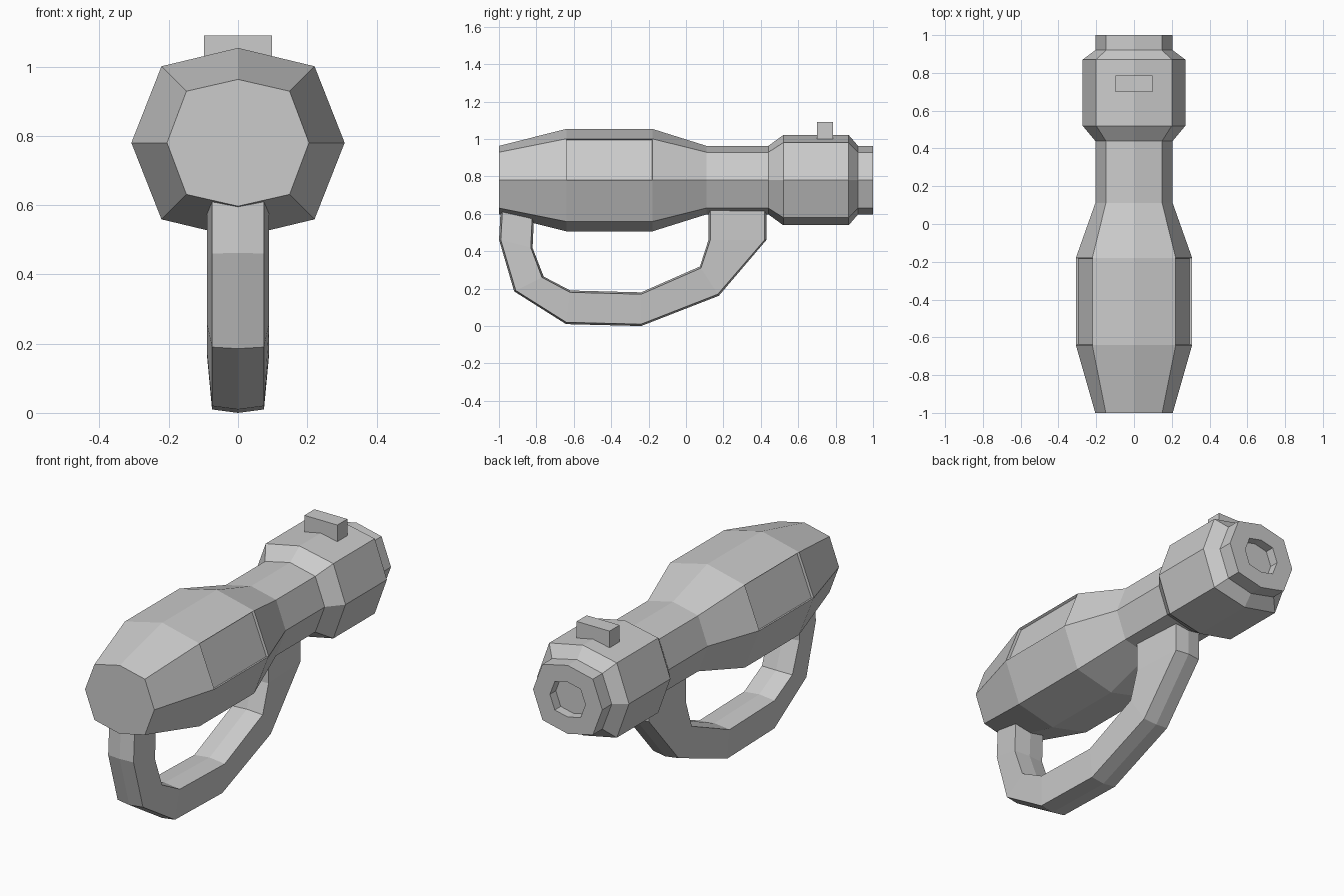
import bpy, bmesh
from mathutils import Vector

if "Cube" in bpy.data.objects:
    bpy.data.objects.remove(bpy.data.objects["Cube"])

CZ = 0.78  # height of the barrel axis


def make_object(name, bm):
    bmesh.ops.recalc_face_normals(bm, faces=bm.faces)
    mesh = bpy.data.meshes.new(name)
    bm.to_mesh(mesh)
    bm.free()
    obj = bpy.data.objects.new(name, mesh)
    bpy.context.collection.objects.link(obj)
    return obj


def loft(bm, rings):
    """Skin a list of closed rings and cap both ends; returns side faces per span."""
    rings = [[bm.verts.new(p) for p in ring] for ring in rings]
    n = len(rings[0])
    spans = []
    for a, b in zip(rings, rings[1:]):
        spans.append([bm.faces.new((a[i], a[(i + 1) % n], b[(i + 1) % n], b[i]))
                      for i in range(n)])
    bm.faces.new(rings[0])
    bm.faces.new(rings[-1])
    return spans


def octagon(y, side, diag, top):
    pts = [(side, 0), (diag, diag), (0, top), (-diag, diag),
           (-side, 0), (-diag, -diag), (0, -top), (diag, -diag)]
    return [(x, y, CZ + z) for x, z in pts]


# Barrel: bulging front, narrow neck, collar and recessed rear socket
small = (0.205, 0.149, 0.183)
bulge = (0.308, 0.221, 0.274)
collar = (0.272, 0.2, 0.241)
socket = (0.105, 0.076, 0.093)
sections = [(-1.0, small), (-0.64, bulge), (-0.18, bulge), (0.11, small),
            (0.44, small), (0.52, collar), (0.87, collar), (0.92, small),
            (1.0, small), (1.0, socket), (0.95, socket)]
bm = bmesh.new()
spans = loft(bm, [octagon(y, *s) for y, s in sections])
bmesh.ops.recalc_face_normals(bm, faces=bm.faces)
# Shallow recessed panels on the upper sides of the bulge
bmesh.ops.inset_individual(bm, faces=[spans[1][0], spans[1][3]],
                           thickness=0.002, depth=-0.014)
make_object("barrel", bm)

# Handle: looped grip, narrower on the outside, lightly ridged along its centre
outer = [(-0.98, 0.64), (-0.99, 0.46), (-0.91, 0.19), (-0.64, 0.02),
         (-0.24, 0.01), (0.17, 0.17), (0.42, 0.46), (0.42, 0.64)]
inner = [(-0.82, 0.64), (-0.83, 0.42), (-0.77, 0.26), (-0.62, 0.18),
         (-0.24, 0.17), (0.08, 0.31), (0.13, 0.46), (0.13, 0.64)]
rings = []
for o, i in zip(outer, inner):
    o, i = Vector((0, *o)), Vector((0, *i))
    ridge = (o - i).normalized() * 0.01
    wide, slim = Vector((0.09, 0, 0)), Vector((0.075, 0, 0))
    rings.append([o + slim, o + ridge, o - slim, i - wide, i - ridge, i + wide])
bm = bmesh.new()
loft(bm, rings)
make_object("handle", bm)

# Sight block on top of the collar
bm = bmesh.new()
bmesh.ops.create_cube(bm, size=1)
bmesh.ops.scale(bm, vec=(0.195, 0.085, 0.11), verts=bm.verts)
bmesh.ops.translate(bm, vec=(0, 0.7425, 1.035), verts=bm.verts)
make_object("top_sight", bm)
